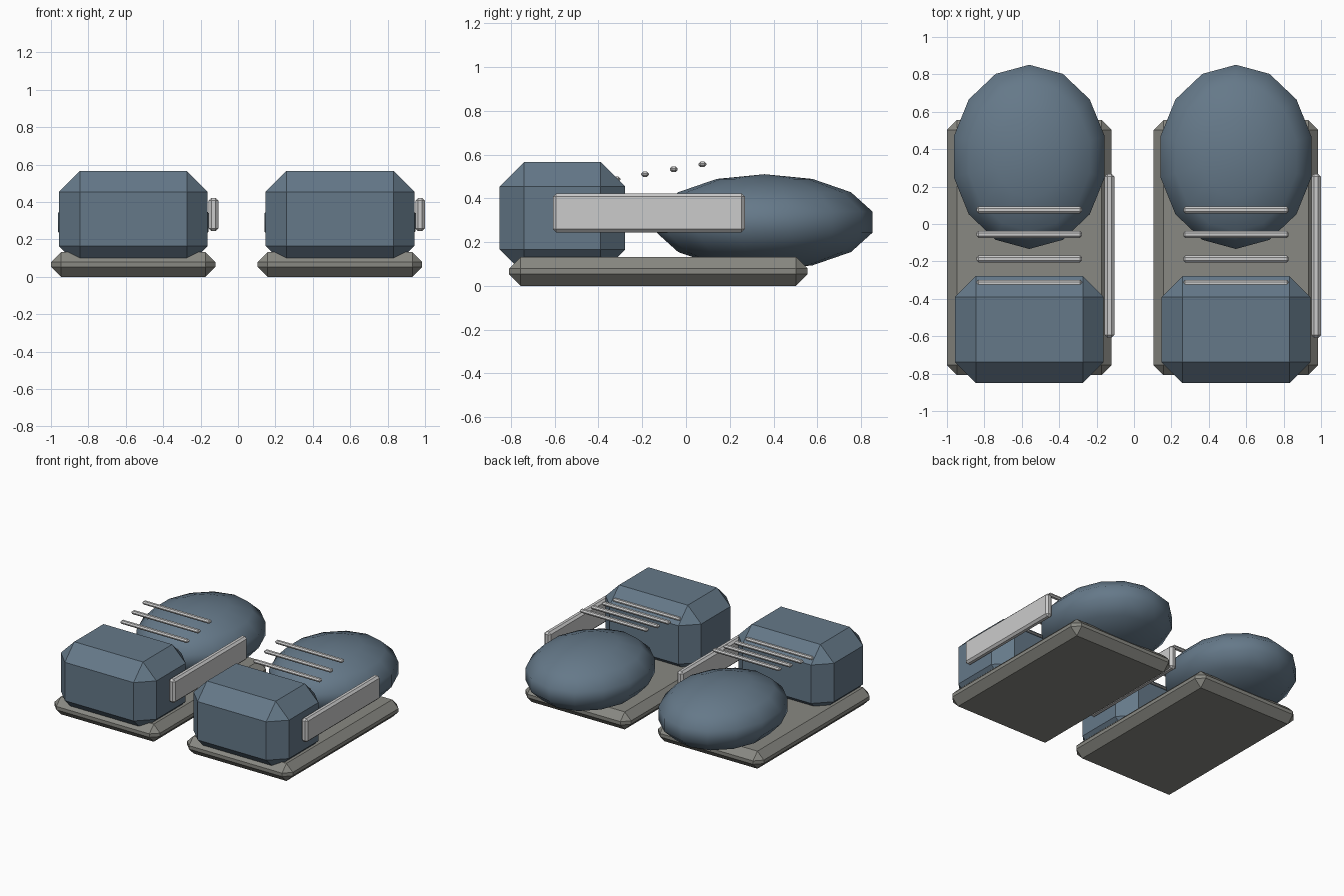
import bpy, bmesh

if "Cube" in bpy.data.objects:
    bpy.data.objects.remove(bpy.data.objects["Cube"])

def material(name, rgb):
    m = bpy.data.materials.new(name)
    m.diffuse_color = (*rgb, 1)
    m.use_nodes = True
    m.node_tree.nodes["Principled BSDF"].inputs["Base Color"].default_value = m.diffuse_color
    return m

UPPER = material("blue_upper", (0.13, 0.19, 0.25))
RUBBER = material("dark_rubber", (0.25, 0.25, 0.225))

def add(name, bm, loc, mat):
    mesh = bpy.data.meshes.new(name)
    bm.to_mesh(mesh)
    bm.free()
    ob = bpy.data.objects.new(name, mesh)
    ob.location = loc
    if mat:
        mesh.materials.append(mat)
    bpy.context.collection.objects.link(ob)
    return ob

def chamfered_box(name, loc, size, bevel, mat=None):
    bm = bmesh.new()
    bmesh.ops.create_cube(bm, size=1)
    bmesh.ops.scale(bm, vec=size, verts=bm.verts)
    bmesh.ops.bevel(bm, geom=bm.edges[:], offset=bevel, segments=1,
                    affect='EDGES', profile=0.5, clamp_overlap=True)
    return add(name, bm, loc, mat)

def ellipsoid(name, loc, radii, mat):
    bm = bmesh.new()
    bmesh.ops.create_uvsphere(bm, u_segments=14, v_segments=7, radius=1)
    bmesh.ops.scale(bm, vec=radii, verts=bm.verts)
    for f in bm.faces:
        f.smooth = True
    return add(name, bm, loc, mat)

# Two identical shoes, side by side
for side, cx in (("left", -0.56), ("right", 0.545)):
    # Flat sole
    chamfered_box(f"{side}_sole", (cx, -0.126, 0.066), (0.88, 1.364, 0.132), 0.053, RUBBER)
    # Blocky heel
    chamfered_box(f"{side}_heel", (cx, -0.565, 0.31), (0.796, 0.572, 0.513), 0.112, UPPER)
    # Rounded toe cap
    ellipsoid(f"{side}_toe", (cx, 0.359, 0.291), (0.4245, 0.505, 0.219), UPPER)
    # Side stripe
    chamfered_box(f"{side}_side_stripe", (cx + 0.429, -0.17, 0.333), (0.052, 0.877, 0.178), 0.015)
    # Laces, rising towards the toe
    for i in range(4):
        chamfered_box(f"{side}_lace_{i + 1}", (cx, -0.318 + 0.131 * i, 0.487 + 0.0227 * i),
                      (0.562, 0.036, 0.024), 0.009)
